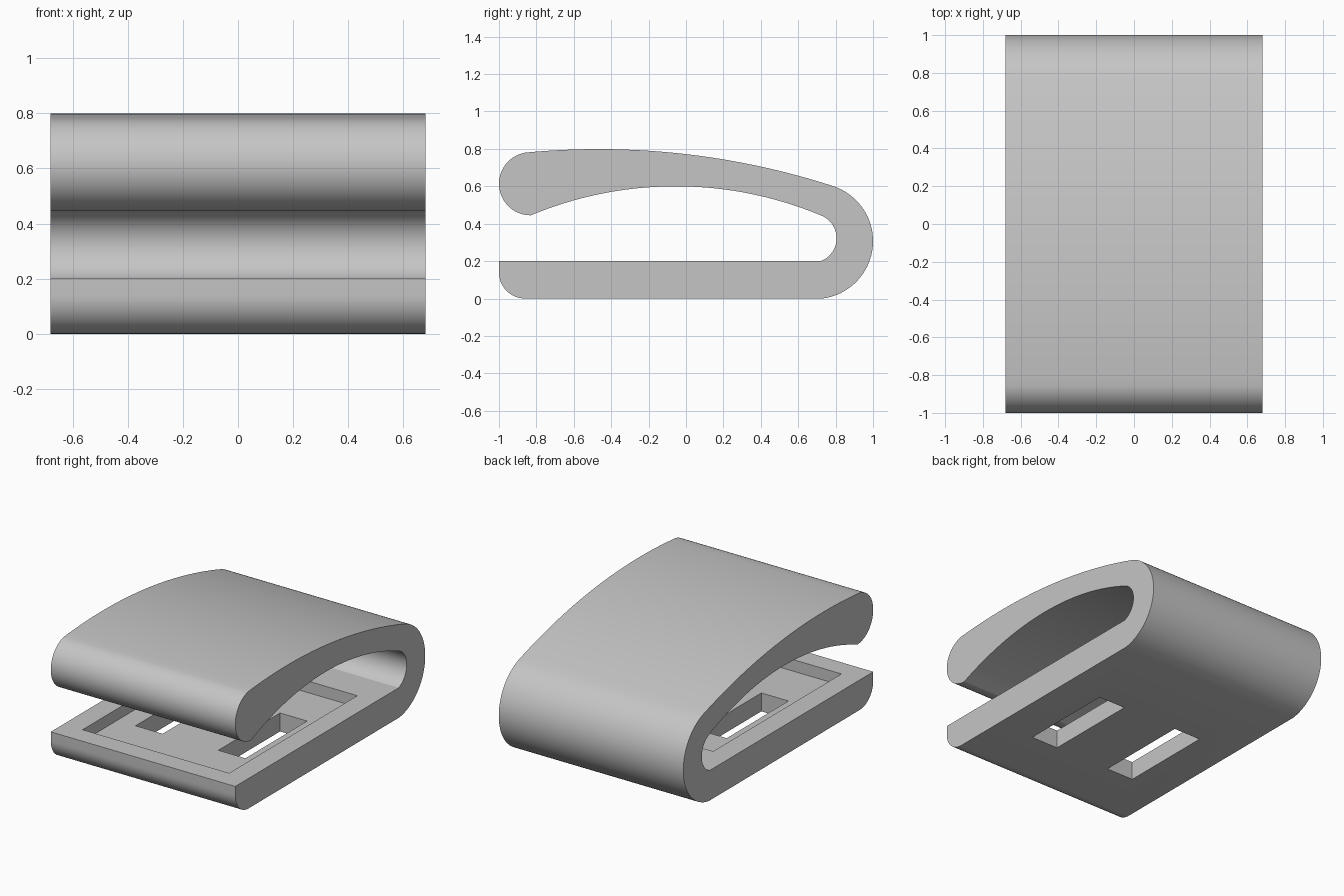
import bpy, bmesh, math
from mathutils import Vector

default = bpy.data.objects.get("Cube")
if default:
    bpy.data.objects.remove(default, do_unlink=True)

HALF_WIDTH = 0.68

grey = bpy.data.materials.new("light grey")
grey.use_nodes = True
grey.diffuse_color = (0.56, 0.56, 0.56, 1)
grey.node_tree.nodes["Principled BSDF"].inputs["Base Color"].default_value = grey.diffuse_color


def arc(a, b, c, steps):
    """Points on the circle from a through b to c."""
    a, b, c = Vector(a), Vector(b), Vector(c)
    d = 2 * (a.x * (b.y - c.y) + b.x * (c.y - a.y) + c.x * (a.y - b.y))
    aa, bb, cc = a.dot(a), b.dot(b), c.dot(c)
    centre = Vector(((aa * (b.y - c.y) + bb * (c.y - a.y) + cc * (a.y - b.y)) / d,
                     (aa * (c.x - b.x) + bb * (a.x - c.x) + cc * (b.x - a.x)) / d))
    start = math.atan2(a.y - centre.y, a.x - centre.x)
    end = math.atan2(c.y - centre.y, c.x - centre.x)
    turn = 2 * math.pi
    sweep = (end - start) % turn
    if (b - a).cross(c - b) < 0:
        sweep -= turn
    r = (a - centre).length
    return [centre + r * Vector((math.cos(start + sweep * i / steps),
                                 math.sin(start + sweep * i / steps)))
            for i in range(steps + 1)]


def make_object(name, bm):
    bmesh.ops.recalc_face_normals(bm, faces=bm.faces)
    mesh = bpy.data.meshes.new(name)
    bm.to_mesh(mesh)
    bm.free()
    mesh.materials.append(grey)
    obj = bpy.data.objects.new(name, mesh)
    bpy.context.collection.objects.link(obj)
    return obj


def box(name, low, high):
    bm = bmesh.new()
    bmesh.ops.create_cube(bm, size=1)
    for v in bm.verts:
        v.co = [l + (h - l) * (c + 0.5) for l, h, c in zip(low, high, v.co)]
    return make_object(name, bm)


# Side profile of the folded clip, as (y, z)
profile = []
for piece in (
    arc((0.73, 0), (1, 0.31), (0.79, 0.6), 32),              # outer bend
    arc((0.79, 0.6), (0, 0.772), (-0.86, 0.78), 32),         # top of arm
    arc((-0.86, 0.78), (-1, 0.612), (-0.83, 0.445), 28),     # rounded nose
    arc((-0.83, 0.445), (-0.05, 0.6), (0.72, 0.445), 32),    # underside of arm
    arc((0.72, 0.445), (0.805, 0.325), (0.72, 0.2), 24),     # inner bend
    [Vector((-1, 0.2))],                                     # top of base
    arc((-1, 0.14), (-0.959, 0.041), (-0.86, 0), 14),        # rounded base lip
):
    for p in piece:
        if not profile or (p - profile[-1]).length > 1e-4:
            profile.append(p)

bm = bmesh.new()
side = bm.faces.new([bm.verts.new((-HALF_WIDTH, p.x, p.y)) for p in profile])
swept = bmesh.ops.extrude_face_region(bm, geom=[side], use_keep_orig=True)
bmesh.ops.translate(bm, vec=(2 * HALF_WIDTH, 0, 0),
                    verts=[g for g in swept["geom"] if isinstance(g, bmesh.types.BMVert)])
clip = make_object("clip_body", bm)

# Shallow recess in the base and two slots through it
cutters = [box("recess_cutter", (-0.54, -0.865, 0.123), (0.54, 0.485, 0.3))]
for label, x in (("left", 0.305), ("right", -0.305)):
    cutters.append(box(label + "_slot_cutter", (x - 0.1, -0.5, -0.1), (x + 0.1, 0.15, 0.25)))

bpy.context.view_layer.objects.active = clip
for cutter in cutters:
    mod = clip.modifiers.new(cutter.name, "BOOLEAN")
    mod.operation = "DIFFERENCE"
    mod.solver = "EXACT"
    mod.object = cutter
    bpy.ops.object.modifier_apply(modifier=mod.name)
    bpy.data.objects.remove(cutter, do_unlink=True)

# Smooth curves with crisp edges
clip.data.shade_smooth()
clip.data.set_sharp_from_angle(angle=math.radians(20))
